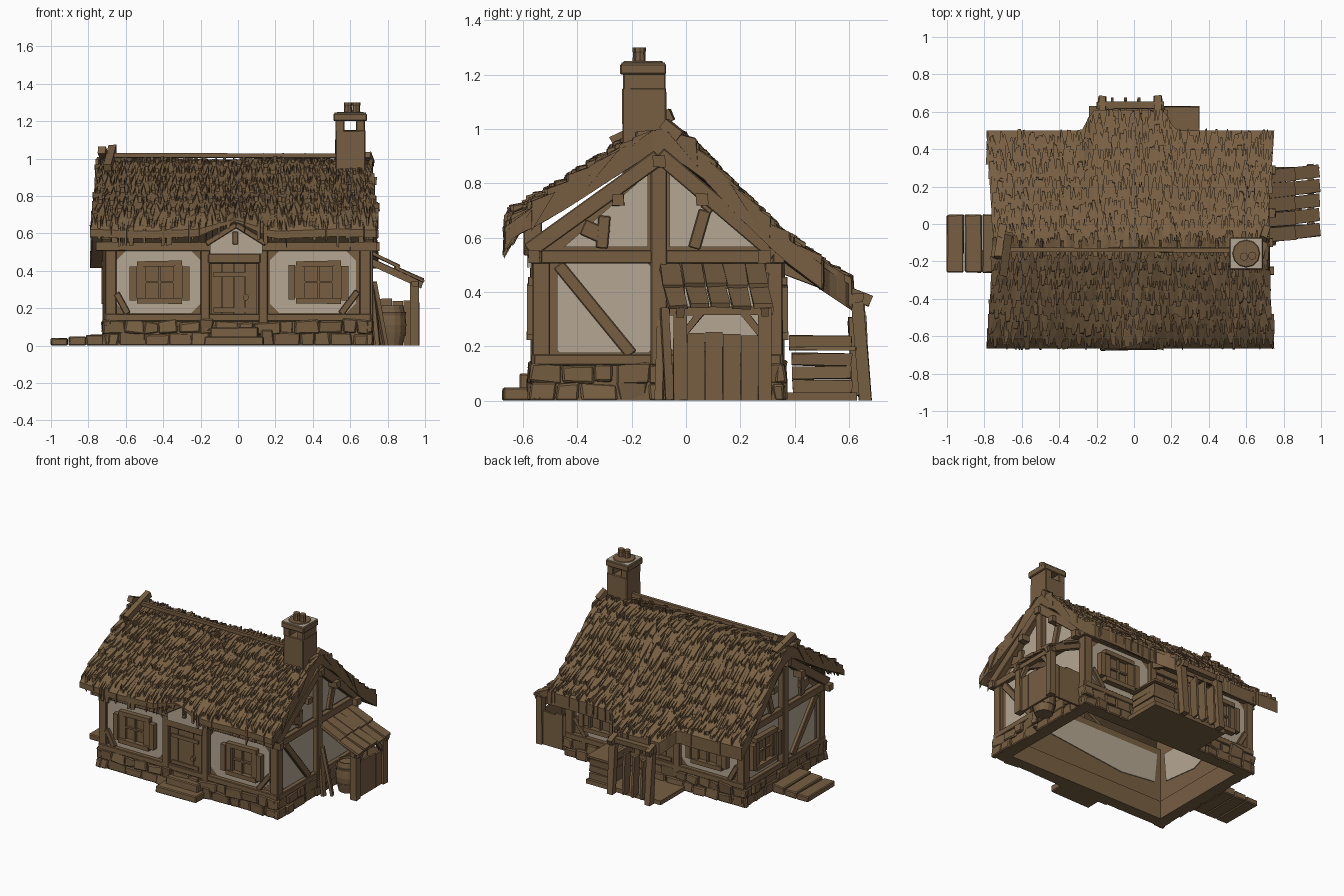
import bpy, bmesh, math, random
from mathutils import Vector, Matrix
random.seed(4)
R = random.uniform

def material(name, rgb):
    m = bpy.data.materials.new(name)
    m.diffuse_color = (*rgb, 1)
    return m
BROWN = material("weathered brown", (0.185, 0.114, 0.055))
PALE = material("pale plaster", (0.46, 0.39, 0.29))

def finish(bm, name, mat=BROWN, bevel=0):
    bmesh.ops.recalc_face_normals(bm, faces=bm.faces)
    me = bpy.data.meshes.new(name)
    bm.to_mesh(me); bm.free()
    me.materials.append(mat)
    ob = bpy.data.objects.new(name, me)
    bpy.context.collection.objects.link(ob)
    if bevel:
        b = ob.modifiers.new("worn edges", 'BEVEL')
        b.width, b.segments = bevel, 1
    return ob

def box(bm, x0, x1, y0, y1, z0, z1, j=0.0):
    c = Vector(((x0 + x1) / 2, (y0 + y1) / 2, (z0 + z1) / 2))
    m = Matrix.Translation(c) @ Matrix.Diagonal((x1 - x0, y1 - y0, z1 - z0, 1))
    for v in bmesh.ops.create_cube(bm, size=1, matrix=m)['verts']:
        v.co += Vector((R(-j, j), R(-j, j), R(-j, j) if v.co.z > 0.01 else 0))

def beam(bm, a, b, w, h, j=0.003):
    a, b = Vector(a), Vector(b)
    d = b - a
    m = Matrix.Translation((a + b) / 2) @ d.to_track_quat('X', 'Z').to_matrix().to_4x4() @ Matrix.Diagonal((d.length, w, h, 1))
    for v in bmesh.ops.create_cube(bm, size=1, matrix=m)['verts']:
        v.co += Vector((R(-j, j), R(-j, j), R(-j, j)))
        v.co.z = max(v.co.z, 0)

def lathe(bm, prof, x, y, n=12):
    rings = [[bm.verts.new((x + r * math.cos(2 * math.pi * i / n), y + r * math.sin(2 * math.pi * i / n), z)) for i in range(n)] for r, z in prof]
    for a, b in zip(rings, rings[1:]):
        for i in range(n):
            bm.faces.new((a[i], a[(i + 1) % n], b[(i + 1) % n], b[i]))
    bm.faces.new(rings[0]); bm.faces.new(rings[-1])

# wall coordinates: u along the wall, z up, d outwards
def P(side, u, z, d):
    return {'front': (u, -0.54 - d, z), 'back': (u, 0.33 + d, z), 'right': (0.685 + d, u, z), 'left': (-0.685 - d, u, z)}[side]

def slab(bm, side, pts, d0, d1):
    lo = [bm.verts.new(P(side, u, z, d0)) for u, z in pts]
    hi = [bm.verts.new(P(side, u, z, d1)) for u, z in pts]
    n = len(pts)
    bm.faces.new(lo); bm.faces.new(hi)
    for i in range(n):
        bm.faces.new((lo[i], lo[(i + 1) % n], hi[(i + 1) % n], hi[i]))

def rect(u0, u1, z0, z1, c=0):
    if not c:
        return [(u0, z0), (u1, z0), (u1, z1), (u0, z1)]
    return [(u0 + c, z0), (u1 - c, z0), (u1, z0 + c), (u1, z1 - c), (u1 - c, z1), (u0 + c, z1), (u0, z1 - c), (u0, z0 + c)]

def strut(bm, side, u0, z0, u1, z1, w=0.045, d=0.025):
    n = Vector((z0 - z1, u1 - u0)).normalized() * w / 2
    slab(bm, side, [(u0 + n.x, z0 + n.y), (u1 + n.x, z1 + n.y), (u1 - n.x, z1 - n.y), (u0 - n.x, z0 - n.y)], -0.01, d + R(0, 0.004))

SIDES = ('front', 'back', 'left', 'right')
SPAN = {'front': (-0.71, 0.71), 'back': (-0.71, 0.71), 'left': (-0.56, 0.35), 'right': (-0.56, 0.35)}

# hollow walls with gables, and foundation
walls, base, stones = bmesh.new(), bmesh.new(), bmesh.new()
for s in SIDES:
    a, b = SPAN[s]
    slab(walls, s, rect(a + 0.025, b - 0.025, 0.12, 0.53), -0.04, 0)
    slab(base, s, rect(a, b, 0, 0.13), -0.06, 0.02)
    if s in ('left', 'right'):
        slab(walls, s, [(-0.54, 0.52), (0.33, 0.52), (-0.1, 0.92), (-0.54, 0.6)], -0.04, 0)
    for z0, z1 in ((0, 0.07), (0.065, 0.135)):
        u = a - 0.015
        while u < b - 0.01:
            w = min(R(0.07, 0.15), b + 0.015 - u)
            lo, hi = P(s, u, z0, 0), P(s, u + w - 0.004, z1 + R(-0.012, 0.008), R(0.024, 0.04))
            x, y, z = (sorted(p) for p in zip(lo, hi))
            box(stones, *x, *y, *z, j=0.009)
            u += w
finish(walls, "walls")
finish(base, "foundation")
finish(stones, "foundation_stones", bevel=0.013)

# plaster panels
pl = bmesh.new()
for s in ('front', 'back'):
    slab(pl, s, rect(-0.65, -0.2, 0.175, 0.505, 0.05), 0, 0.006)
    slab(pl, s, rect(0.17, 0.63, 0.175, 0.505, 0.05), 0, 0.006)
slab(pl, 'front', [(-0.15, 0.49), (0.13, 0.49), (0.13, 0.55), (-0.01, 0.635), (-0.15, 0.55)], 0.036, 0.045)
for s in ('left', 'right'):
    slab(pl, s, rect(-0.475, -0.13, 0.175, 0.505, 0.01), 0, 0.006)
    slab(pl, s, rect(-0.06, 0.28, 0.175, 0.505, 0.02), 0, 0.006)
    slab(pl, s, [(-0.45, 0.565), (-0.14, 0.565), (-0.14, 0.835)], 0, 0.006)
    slab(pl, s, [(-0.06, 0.565), (0.265, 0.565), (-0.06, 0.85)], 0, 0.006)
for s in SIDES:  # bare plaster patches inside
    a, b = SPAN[s]
    slab(pl, s, [(a + 0.12, 0.27), (a + 0.4, 0.24), (b - 0.3, 0.32), (b - 0.12, 0.26), (b - 0.1, 0.48), (a + 0.1, 0.48)], -0.046, -0.04)
finish(pl, "plaster_panels", PALE)

# timber frame
tf = bmesh.new()
for s in SIDES:
    a, b = SPAN[s]
    slab(tf, s, rect(a, b, 0.13, 0.17), -0.01, 0.03)
    slab(tf, s, rect(a - 0.015, b + 0.015, 0.505, 0.555), -0.01, 0.034)
    for u0, u1 in ((a, a + 0.06), (b - 0.06, b)):
        slab(tf, s, rect(u0, u1, 0.13, 0.52), -0.01, 0.025)
for s in ('front', 'back'):
    for u in (-0.175, 0.135):
        strut(tf, s, u, 0.08, u, 0.52, 0.05, 0.03)
    slab(tf, s, rect(-0.16, 0.12, 0.44, 0.49), 0, 0.035)
    strut(tf, s, 0.55, 0.17, 0.64, 0.29, 0.035)
    strut(tf, s, -0.59, 0.17, -0.65, 0.28, 0.035)
strut(tf, 'front', -0.17, 0.545, -0.01, 0.645, 0.03, 0.055)
strut(tf, 'front', 0.15, 0.545, -0.01, 0.645, 0.03, 0.055)
strut(tf, 'front', -0.015, 0.54, -0.015, 0.61, 0.03, 0.055)
for s in ('left', 'right'):
    strut(tf, s, -0.1, 0.13, -0.1, 0.9, 0.06, 0.035)
    strut(tf, s, -0.47, 0.5, -0.2, 0.17)
    strut(tf, s, -0.58, 0.55, -0.1, 0.895, 0.06, 0.04)
    strut(tf, s, 0.33, 0.54, -0.1, 0.905, 0.06, 0.04)
    strut(tf, s, 0.03, 0.56, 0.07, 0.7)
    strut(tf, s, 0.07, 0.7, 0.12, 0.76)
    strut(tf, s, -0.31, 0.56, -0.3, 0.68)
    strut(tf, s, -0.38, 0.64, -0.29, 0.6, 0.06)
finish(tf, "timber_frame", bevel=0.004)

# purlin ends poking through the gables
pe = bmesh.new()
for sx in (-1, 1):
    for y, z in ((-0.1, 0.88), (-0.25, 0.74), (0.06, 0.74), (-0.56, 0.53), (0.29, 0.53)):
        beam(pe, (sx * 0.6, y, z), (sx * R(0.735, 0.76), y, z), 0.045, 0.045)
finish(pe, "purlin_ends")

# windows with open shutters, doors
wn, dr = bmesh.new(), bmesh.new()
for s, u in (('front', -0.42), ('front', 0.43), ('back', -0.42), ('back', 0.43), ('left', 0.12)):
    slab(wn, s, rect(u - 0.08, u + 0.08, 0.25, 0.43), 0, 0.012)
    for du in (-0.085, 0, 0.085):
        strut(wn, s, u + du, 0.235, u + du, 0.44, 0.012 if du == 0 else 0.025, 0.03)
    strut(wn, s, u - 0.08, 0.34, u + 0.08, 0.34, 0.012, 0.026)
    strut(wn, s, u - 0.12, 0.435, u + 0.12, 0.44, 0.03, 0.04)
    strut(wn, s, u - 0.12, 0.24, u + 0.12, 0.238, 0.03, 0.045)
    for k in (-1, 1):
        for i in range(2):
            c = u + k * (0.105 + 0.037 * i)
            slab(wn, s, rect(c - 0.018, c + 0.018, 0.25 + R(-0.01, 0.01), 0.42 + R(-0.01, 0.012)), 0.008, 0.034 + 0.012 * i)
finish(wn, "windows_and_shutters")
for s in ('front', 'back'):
    for i in range(4):
        slab(dr, s, rect(-0.145 + 0.062 * i, -0.086 + 0.062 * i, 0.1, 0.44), 0, 0.014 + R(0, 0.004))
    for z in (0.19, 0.38):
        strut(dr, s, -0.13, z, 0.08, z, 0.025, 0.022)
    slab(dr, s, rect(0.03, 0.055, 0.24, 0.275, 0.008), 0.01, 0.04)
finish(dr, "doors")

# thatched roof: surface, base slab and tuft courses
PROF = [(-0.68, 0.59), (-0.65, 0.645), (-0.6, 0.69), (-0.5, 0.76), (-0.28, 0.905), (-0.13, 1.0), (-0.06, 0.99), (0.05, 0.92), (0.18, 0.775), (0.35, 0.61), (0.5, 0.5), (0.65, 0.4)]
def brow(x, t, side):  # raised eyebrow above the front door
    return max(0, 1 - abs(x + 0.015) / 0.2) * t ** 4 if side < 0 else 0

def roof(f, t, side):
    x = -0.02 + f * (0.73 + 0.04 * t)
    if side < 0:
        y = -0.12 - 0.545 * t
    else:
        y = -0.12 + t * (0.62 + 0.11 * min(1, max(0, (0.25 - abs(x + 0.03)) / 0.06)))
    for (y0, z0), (y1, z1) in zip(PROF, PROF[1:]):
        if y <= y1:
            break
    z = z0 + (z1 - z0) * (y - y0) / (y1 - y0)
    return Vector((x, y, z + 0.055 * brow(x, t, side) + 0.005 * math.sin(9 * x + 5 * y)))

rb, NX, NT = bmesh.new(), 48, 10
rows = [(-1, 1 - i / NT) for i in range(NT)] + [(1, i / NT) for i in range(NT + 1)]
def base_vert(f, t, s, d):
    p = roof(f, t, s)
    if d:
        p.z -= 0.09 - (0.05 * t ** 6 if s < 0 else 0) - 0.03 * brow(p.x, t, s)
    return rb.verts.new(p)
grid = [[[base_vert(2 * i / NX - 1, t, s, d) for i in range(NX + 1)] for s, t in rows] for d in (0, 1)]
for g in grid:
    for a, b in zip(g, g[1:]):
        for i in range(NX):
            rb.faces.new((a[i], a[i + 1], b[i + 1], b[i]))
for k in (0, -1):
    for i in range(NX):
        rb.faces.new((grid[0][k][i], grid[0][k][i + 1], grid[1][k][i + 1], grid[1][k][i]))
    for j in range(len(rows) - 1):
        rb.faces.new((grid[0][j][k], grid[0][j + 1][k], grid[1][j + 1][k], grid[1][j][k]))
finish(rb, "thatch_base")

th = bmesh.new()
for side, n in ((-1, 7), (1, 8)):
    for k in range(n):
        for i in range(84):
            f = -1 + (i + 0.5 + R(-0.4, 0.4)) / 42
            w, t0 = R(0.012, 0.026), max(0, (k - 0.35) / n)
            t1 = (k + 1) / n + R(-0.06, 0.03)
            drop, up = 0.015, R(0.012, 0.034)
            if abs(f) > 0.975 and k:
                drop = R(0.05, 0.1)
            if k == n - 1:
                t1 = min(t1, 1.01)
                drop = R(0.05, 0.085) if side < 0 else R(0.06, 0.095)
                drop *= 1 - 0.5 * brow(roof(f, 1, side).x, 1, side)
            q = R(0.1, 0.65) * w
            o = R(-0.014, 0.014)
            pts = [roof(f - w, t0, side), roof(f + w, t0, side)]
            for dz in (up, -drop):
                pts += [roof(f + o - q, t1, side) + Vector((0, 0, dz)), roof(f + o + q, t1 + R(-0.015, 0.01), side) + Vector((0, 0, dz))]
            a, b, c, d, e, g = (th.verts.new(p) for p in pts)
            for fc in ((a, b, d, c), (c, d, g, e), (a, c, e), (b, g, d), (a, e, g, b)):
                th.faces.new(fc)
finish(th, "thatch_tufts")

# ridge poles, pins and crossed end logs
rp = bmesh.new()
beam(rp, (-0.72, -0.14, 1.015), (0.53, -0.14, 1.015), 0.025, 0.025)
for i in range(11):
    x = -0.6 + 0.105 * i
    beam(rp, (x, -0.18, 0.985), (x + R(-0.01, 0.01), -0.09, 1.02), 0.014, 0.014)
beam(rp, (-0.7, -0.27, 0.95), (-0.67, -0.05, 1.055), 0.04, 0.04)
beam(rp, (-0.7, -0.01, 0.97), (-0.73, -0.18, 1.045), 0.04, 0.04)
beam(rp, (0.71, -0.02, 0.97), (0.69, -0.08, 1.02), 0.04, 0.04)
finish(rp, "ridge_poles")

# chimney with smoke slot, cap and pots
ch, cp = bmesh.new(), bmesh.new()
box(ch, 0.52, 0.68, -0.235, -0.072, 0.78, 1.15, 0.003)
for x in (0.52, 0.63):
    box(ch, x, x + 0.05, -0.232, -0.075, 1.14, 1.205)
box(ch, 0.51, 0.69, -0.243, -0.073, 1.2, 1.24)
finish(ch, "chimney", bevel=0.005)
box(cp, 0.515, 0.685, -0.238, -0.078, 1.24, 1.245)
finish(cp, "chimney_cap_plaster", PALE)
pot = bmesh.new()
lathe(pot, [(0.078, 1.24), (0.07, 1.25)], 0.6, -0.158)
for x, y in ((0.588, -0.175), (0.632, -0.17)):
    lathe(pot, [(0.022, 1.245), (0.02, 1.28), (0.022, 1.285), (0.022, 1.3)], x, y, 8)
finish(pot, "chimney_pots")

# front steps and left paving
st = bmesh.new()
box(st, -0.18, 0.14, -0.675, -0.53, 0, 0.05, 0.004)
box(st, -0.15, 0.11, -0.61, -0.53, 0.04, 0.1, 0.004)
for i, x in enumerate((-1.0, -0.905, -0.81)):
    box(st, x, x + 0.092, -0.26, 0.05, 0, 0.04 + 0.008 * i, 0.003)
finish(st, "steps_and_paving", bevel=0.006)

# right lean-to: plank roof, posts, boards, leaning planks
lt = bmesh.new()
for i in range(5):
    y = -0.06 + 0.078 * i
    beam(lt, (0.69, y, 0.505), (0.86, y + 0.015, 0.42 + R(0, 0.01)), 0.076, 0.016)
    beam(lt, (0.84, y + 0.015, 0.417), (0.99, y + 0.032, 0.345 + R(-0.008, 0.008)), 0.07, 0.016)
for y in (-0.02, 0.29):
    beam(lt, (0.945, y, 0), (0.945, y, 0.34), 0.05, 0.045)
    beam(lt, (0.69, y, 0.46), (0.985, y, 0.325), 0.03, 0.035)
    beam(lt, (0.945, 0.13 + (y - 0.13) * 0.5, 0.325), (0.945, 0.13 + (y - 0.13) * 0.9, 0.25), 0.025, 0.025)
beam(lt, (0.945, -0.06, 0.33), (0.945, 0.32, 0.33), 0.035, 0.03)
for i in range(4):
    box(lt, 0.935, 0.95, 0.005 + 0.066 * i, 0.069 + 0.066 * i, 0, 0.245 + R(-0.01, 0.01))
    box(lt, 0.71 + 0.058 * i, 0.766 + 0.058 * i, 0.285, 0.3, 0, 0.245 + R(-0.01, 0.01))
beam(lt, (0.79, -0.06, 0), (0.725, -0.08, 0.34), 0.035, 0.02)
beam(lt, (0.75, -0.1, 0), (0.72, -0.09, 0.3), 0.03, 0.02)
finish(lt, "lean_to")
ba = bmesh.new()
lathe(ba, [(0.06, 0), (0.076, 0.07), (0.08, 0.11), (0.076, 0.15), (0.064, 0.215), (0.055, 0.215), (0.055, 0.2)], 0.82, 0.07, 14)
for z in (0.05, 0.16):
    lathe(ba, [(0.076, z), (0.08, z + 0.02)], 0.82, 0.07, 14)
finish(ba, "barrel")

# back porch: floor, posts, beams, gate boards and bench
po = bmesh.new()
box(po, -0.24, 0.35, 0.33, 0.63, 0, 0.03)
for x in (-0.17, 0.13):
    beam(po, (x, 0.66, 0), (x, 0.63, 0.39), 0.045, 0.045)
    beam(po, (x, 0.33, 0.5), (x, 0.68, 0.365), 0.04, 0.04)
beam(po, (-0.2, 0.635, 0.38), (0.16, 0.635, 0.38), 0.035, 0.035)
for i in range(3):
    beam(po, (-0.115 + 0.07 * i, 0.645, 0.02), (-0.115 + 0.07 * i, 0.63, 0.3 + R(-0.01, 0.01)), 0.015, 0.066)
for i in range(3):
    box(po, 0.17, 0.34, 0.39, 0.61, 0.03 + 0.05 * i, 0.075 + 0.05 * i, 0.004)
box(po, 0.16, 0.35, 0.38, 0.625, 0.185, 0.2, 0.003)
box(po, 0.155, 0.18, 0.38, 0.61, 0.19, 0.24, 0.003)
finish(po, "back_porch_and_bench")
